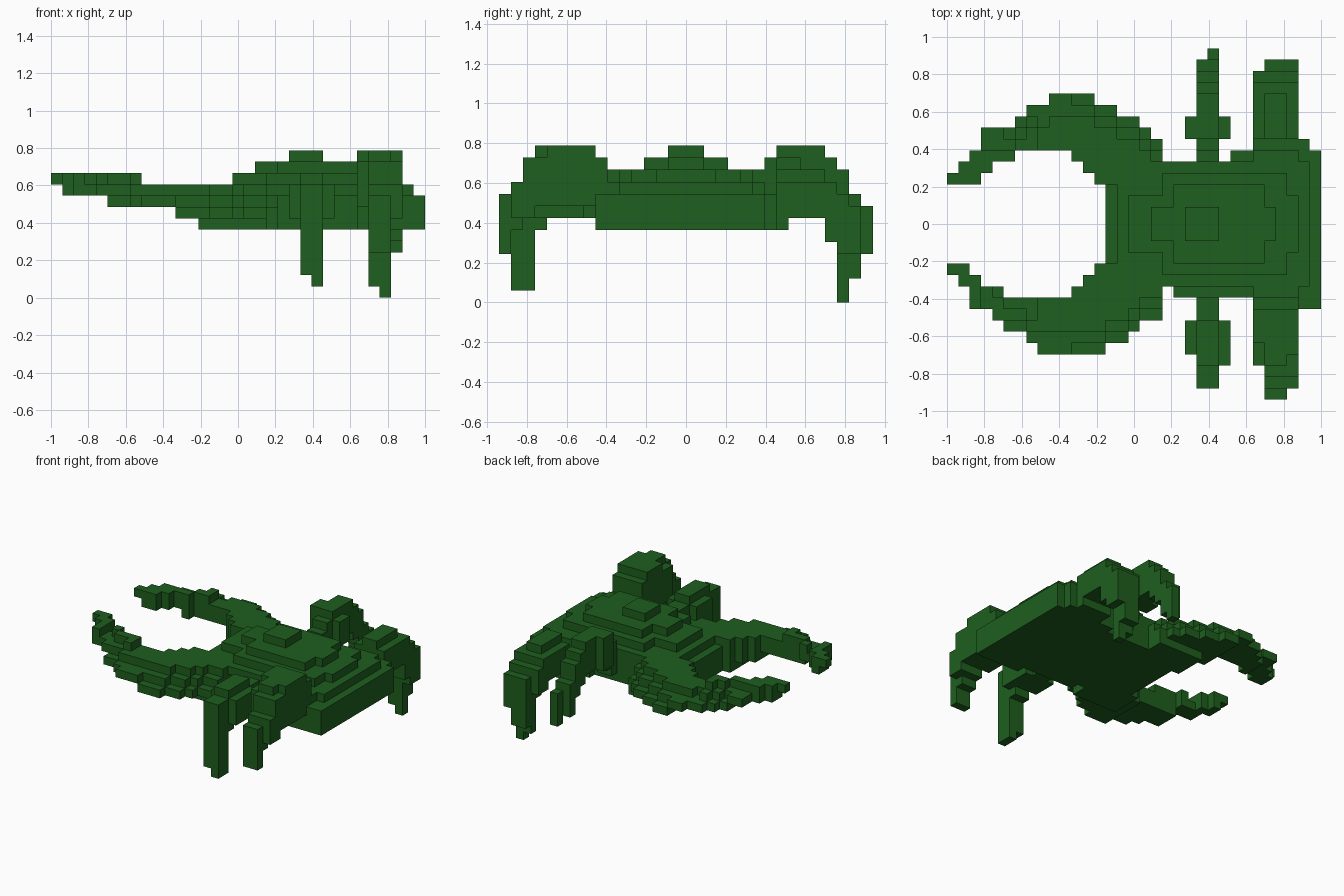
import bpy, bmesh

cube = bpy.data.objects.get("Cube")
if cube:
    bpy.data.objects.remove(cube, do_unlink=True)

V = 2 / 33                      # block size
NX, NY = 33, 31                 # blocks along x and y

green = bpy.data.materials.new("shell_green")
green.use_nodes = True
colour = (0.013, 0.112, 0.013, 1)
green.diffuse_color = colour
green.node_tree.nodes["Principled BSDF"].inputs["Base Color"].default_value = colour

parts = {}                      # part name -> blocks
filled = set()                  # all blocks used so far


def add(name, cells):
    new = set(cells) - filled
    filled.update(new)
    parts.setdefault(name, set()).update(new)


def box(i0, i1, j0, j1, k0, k1):
    """Blocks in an inclusive index range."""
    return {(i, j, k) for i in range(i0, i1 + 1)
            for j in range(j0, j1 + 1) for k in range(k0, k1 + 1)}


def boxes(name, *ranges):
    for r in ranges:
        add(name, box(*r))


# Body: flat underside and stepped dome
boxes("body",
      (14, 26, 12, 18, 6, 8), (15, 26, 11, 20, 6, 8), (20, 27, 9, 20, 6, 8),
      (25, 26, 21, 21, 6, 8), (27, 32, 8, 21, 6, 8), (27, 31, 8, 22, 6, 8))
boxes("dome",
      (15, 31, 12, 18, 9, 9), (18, 31, 10, 20, 9, 9), (27, 30, 9, 21, 9, 9),
      (16, 30, 13, 17, 10, 10), (19, 29, 11, 19, 10, 10),
      (18, 28, 14, 16, 11, 11), (20, 27, 12, 18, 11, 11),
      (21, 23, 14, 16, 12, 12))

# Pincers: rows of blocks as (row, first, end), thickness by distance forward
left_rows = [(26, 9, 13), (25, 7, 15), (24, 6, 17), (23, 3, 18), (22, 3, 19),
             (21, 2, 6), (21, 11, 19), (20, 1, 4), (20, 12, 20),
             (19, 0, 3), (19, 13, 20)]
right_rows = [(4, 8, 14), (5, 7, 16), (6, 5, 17), (7, 4, 19), (8, 2, 19),
              (9, 2, 5), (9, 11, 19), (10, 1, 3), (10, 12, 20),
              (11, 0, 2), (11, 13, 20)]


def pincer(name, rows, outward):
    plan = {(i, j) for j, a, b in rows for i in range(a, b)}
    for i, j in plan:
        low = 10 - sum(i >= s for s in (1, 5, 11))
        if i >= 13 and 8 <= j <= 22:
            low = 6
        top = 10 if i < 8 else 9
        if i >= 3:                      # terraced outer rim
            top -= sum((i, j + n * outward) not in plan for n in (1, 2))
        add(name, box(i, i, j, j, low, max(low, top)))


pincer("left_pincer", left_rows, 1)
pincer("right_pincer", right_rows, -1)

# Lifted legs
boxes("left_front_leg",
      (22, 23, 21, 21, 7, 10), (22, 23, 22, 22, 8, 11),
      (22, 23, 23, 26, 9, 12), (21, 24, 23, 24, 9, 11), (21, 21, 23, 24, 12, 12),
      (22, 23, 27, 27, 8, 11), (22, 23, 28, 28, 7, 10),
      (22, 23, 29, 29, 5, 8), (23, 23, 30, 30, 4, 7))
boxes("right_back_leg",
      (27, 30, 8, 8, 8, 11), (27, 30, 3, 7, 8, 11),
      (27, 30, 5, 7, 12, 12), (28, 30, 4, 4, 12, 12), (28, 29, 3, 3, 12, 12),
      (28, 30, 2, 2, 7, 11), (28, 29, 1, 1, 6, 9), (30, 30, 1, 1, 7, 9),
      (28, 29, 0, 0, 4, 8))

# Planted legs
boxes("left_back_leg",
      (27, 30, 23, 23, 6, 9), (27, 30, 24, 26, 7, 9), (28, 29, 23, 26, 10, 10),
      (27, 27, 27, 27, 6, 9), (28, 30, 27, 27, 5, 9),
      (27, 30, 28, 28, 6, 8), (28, 29, 28, 28, 1, 5), (29, 29, 28, 28, 0, 0),
      (28, 29, 29, 29, 2, 7), (30, 30, 28, 29, 4, 7))
boxes("right_front_leg",
      (22, 23, 7, 8, 7, 9), (22, 23, 4, 6, 7, 10), (21, 24, 4, 6, 7, 9),
      (24, 24, 3, 3, 7, 9), (22, 23, 3, 3, 6, 10),
      (22, 23, 2, 2, 2, 9), (22, 23, 1, 1, 2, 9), (23, 23, 1, 2, 1, 1))

# Skin of each part: only faces with no block beyond them
for name, cells in parts.items():
    bm = bmesh.new()
    corners = {}

    def corner(p):
        if p not in corners:
            corners[p] = bm.verts.new(((p[0] - NX / 2) * V, (p[1] - NY / 2) * V, p[2] * V))
        return corners[p]

    for c in sorted(cells):
        for axis in range(3):
            u, w = (axis + 1) % 3, (axis + 2) % 3
            for side in (0, 1):
                beyond = list(c)
                beyond[axis] += 2 * side - 1
                if tuple(beyond) in filled:
                    continue
                loop = []
                for a, b in ((0, 0), (1, 0), (1, 1), (0, 1)):
                    p = list(c)
                    p[axis] += side
                    p[u] += a
                    p[w] += b
                    loop.append(corner(tuple(p)))
                bm.faces.new(loop if side else loop[::-1])
    # Merge flat areas
    bmesh.ops.dissolve_limit(bm, angle_limit=0.01, verts=bm.verts, edges=bm.edges)
    mesh = bpy.data.meshes.new(name)
    bm.to_mesh(mesh)
    bm.free()
    mesh.materials.append(green)
    bpy.context.collection.objects.link(bpy.data.objects.new(name, mesh))
